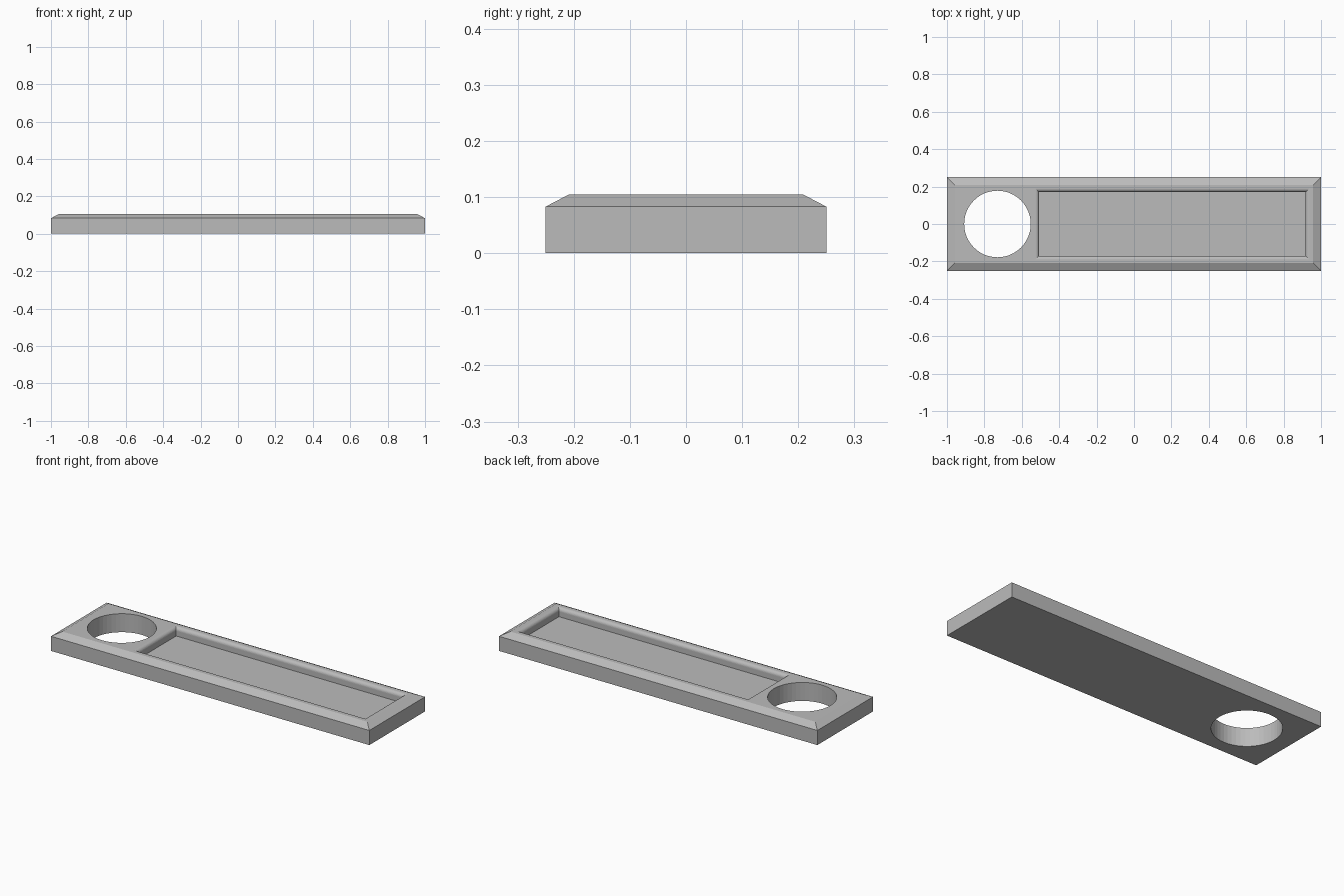
import bpy, bmesh, math

cube = bpy.data.objects.get("Cube")
if cube:
    bpy.data.objects.remove(cube, do_unlink=True)

TOP, SHOULDER, FLOOR = 0.105, 0.083, 0.056
BEVEL = 0.042       # width of the sloped outer rim
FILLET = 0.02       # rounding of the tray's upper edge

grey = bpy.data.materials.new("plain grey")
grey.use_nodes = True
colour = (0.5, 0.5, 0.5, 1)
grey.diffuse_color = colour
grey.node_tree.nodes["Principled BSDF"].inputs["Base Color"].default_value = colour


def rect(x0, x1, y, z, grow=0):
    """Corners of a rectangle, counter-clockwise from above."""
    x0, x1, y = x0 - grow, x1 + grow, y + grow
    return [(x0, -y, z), (x1, -y, z), (x1, y, z), (x0, y, z)]


def loft(name, sections):
    """Closed solid through a stack of equal-length sections."""
    bm = bmesh.new()
    rings = [[bm.verts.new(p) for p in s] for s in sections]
    n = len(rings[0])
    for a, b in zip(rings, rings[1:]):
        for i in range(n):
            j = (i + 1) % n
            bm.faces.new((a[i], a[j], b[j], b[i]))
    bm.faces.new(rings[0][::-1])
    bm.faces.new(rings[-1])
    mesh = bpy.data.meshes.new(name)
    bm.to_mesh(mesh)
    bm.free()
    mesh.materials.append(grey)
    obj = bpy.data.objects.new(name, mesh)
    bpy.context.collection.objects.link(obj)
    return obj


def cut(target, cutter):
    """Subtract the cutter, then discard it."""
    cutter.hide_render = True
    mod = target.modifiers.new("cut", 'BOOLEAN')
    mod.operation = 'DIFFERENCE'
    mod.solver = 'EXACT'
    mod.object = cutter
    bpy.context.view_layer.objects.active = target
    bpy.ops.object.modifier_apply(modifier=mod.name)
    bpy.data.objects.remove(cutter, do_unlink=True)


# Slab with sloped rim
body = loft("tray_body", [
    rect(-1, 1, 0.25, 0),
    rect(-1, 1, 0.25, SHOULDER),
    rect(-1, 1, 0.25, TOP, -BEVEL),
])

# Long recess with a rounded upper edge
tray = (-0.507, 0.917, 0.17)
sections = [rect(*tray, FLOOR)]
STEPS = 8
for i in range(STEPS + 1):
    a = math.pi / 2 * i / STEPS
    sections.append(rect(*tray, TOP - FILLET + FILLET * math.sin(a),
                         FILLET * (1 - math.cos(a))))
sections.append(rect(*tray, TOP + 0.05, FILLET))
cut(body, loft("recess_cutter", sections))

# Round through-hole
SIDES = 48
circle = [(-0.73 + 0.178 * math.cos(math.tau * i / SIDES),
           0.178 * math.sin(math.tau * i / SIDES)) for i in range(SIDES)]
cut(body, loft("hole_cutter", [[(x, y, z) for x, y in circle] for z in (-0.1, 0.2)]))
